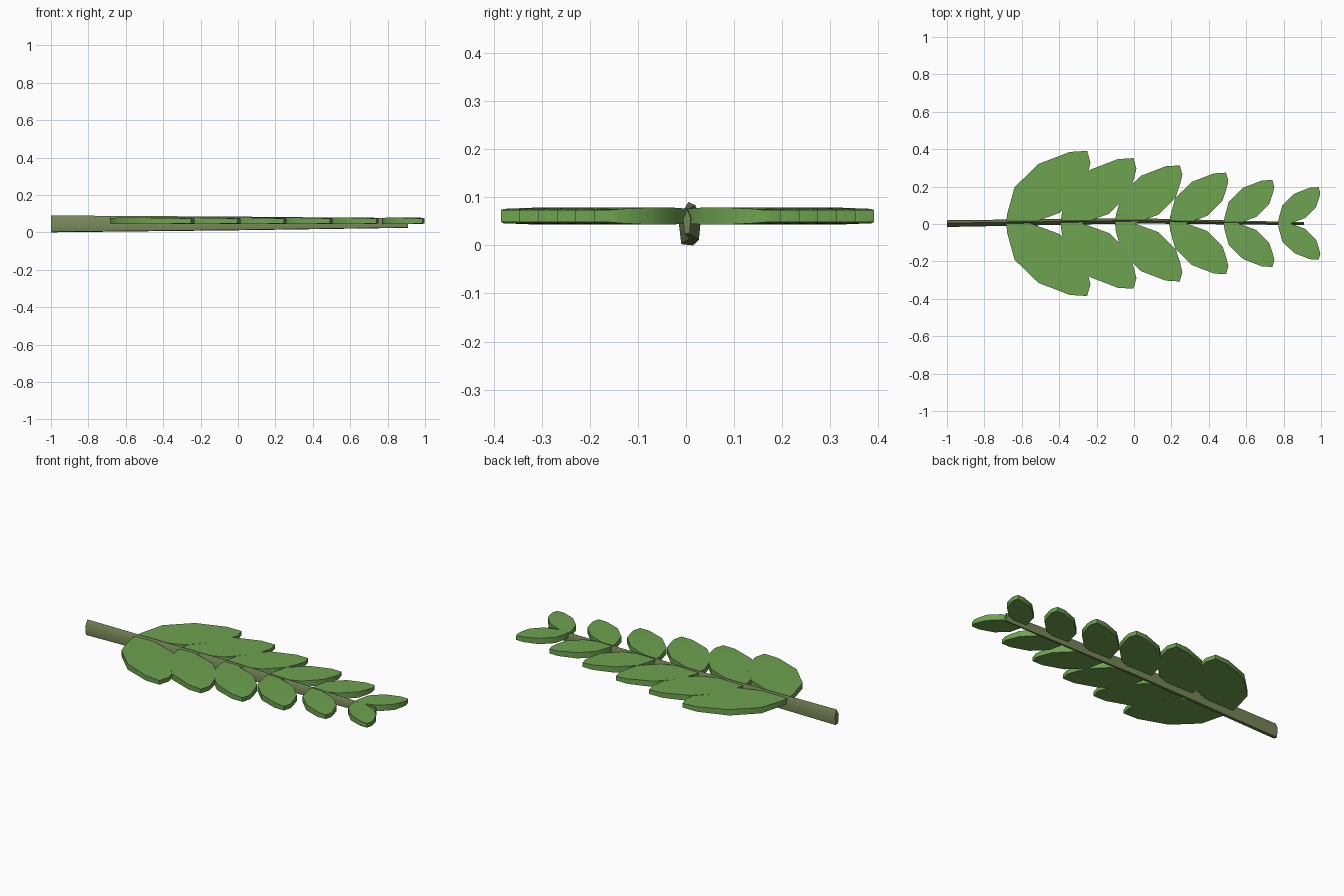
import bpy, math

if "Cube" in bpy.data.objects:
    bpy.data.objects.remove(bpy.data.objects["Cube"])

def material(name, rgb):
    m = bpy.data.materials.new(name)
    m.diffuse_color = (*rgb, 1)
    m.use_nodes = True
    m.node_tree.nodes["Principled BSDF"].inputs["Base Color"].default_value = m.diffuse_color
    return m

leaf_green = material("leaf green", (0.155, 0.365, 0.08))
stem_green = material("stem olive green", (0.18, 0.235, 0.095))

def add_mesh(name, verts, faces, mat):
    mesh = bpy.data.meshes.new(name)
    mesh.from_pydata(verts, [], faces)
    mesh.materials.append(mat)
    obj = bpy.data.objects.new(name, mesh)
    bpy.context.collection.objects.link(obj)
    bpy.ops.object.select_all(action='DESELECT')
    bpy.context.view_layer.objects.active = obj
    obj.select_set(True)
    # Consistent outward faces
    bpy.ops.object.mode_set(mode='EDIT')
    bpy.ops.mesh.select_all(action='SELECT')
    bpy.ops.mesh.normals_make_consistent(inside=False)
    bpy.ops.object.mode_set(mode='OBJECT')
    bpy.ops.object.shade_smooth_by_angle(angle=math.radians(40))
    return obj

# Leaf outline: outer edge from base to tip, paired with the inner edge
OUTER = [(0, -0.03), (0.02, 0.14), (0.12, 0.50), (0.45, 0.82), (0.88, 0.985), (1.12, 1.0)]
INNER = [(0.15, -0.05), (0.37, 0.01), (0.75, 0.15), (1.05, 0.45), (1.13, 0.69), (1.165, 0.84)]
HALF = [0.014, 0.0155, 0.0175, 0.0175, 0.015, 0.0125]   # half thickness
MID_Z = 0.061

def leaf(name, x, size, side):
    verts = []
    for a, b, h in zip(OUTER, INNER, HALF):
        for px, py in (a, b):
            for s in (1, -1):
                verts.append((x + px * size, side * py * size + 0.003, MID_Z + s * h))
    faces = [(0, 1, 3, 2)]                               # base end
    last = len(OUTER) - 1
    for i in range(last):
        k, n = i * 4, i * 4 + 4
        faces += [(k, k + 2, n + 2, n),                  # top
                  (k + 1, n + 1, n + 3, k + 3),          # underside
                  (k, n, n + 1, k + 1),                  # outer wall
                  (k + 2, k + 3, n + 3, n + 2)]          # inner wall
    e = last * 4
    faces.append((e, e + 2, e + 3, e + 1))               # tip end
    return add_mesh(name, verts, faces, leaf_green)

# Six leaf pairs, shrinking toward the tip
for i in range(6):
    for side, label in ((1, "back"), (-1, "front")):
        leaf(f"{label}_leaf_{i + 1}", -0.685 + 0.291 * i, 0.388 - 0.0388 * i, side)

# Stem: tall five-sided tapering bar with a slight sideways bend
RINGS = [(-1.0, 0.002, 0.018, 0.0, 0.09),                # x, y, half width, bottom, top
         (0.0, 0.017, 0.014, 0.011, 0.084),
         (0.91, 0.002, 0.008, 0.024, 0.075)]
SECTION = [(0.15, 1.0), (1.0, 0.62), (0.7, 0.0), (-0.65, 0.03), (-1.0, 0.6)]
verts = [(x, y + u * w, lo + v * (hi - lo)) for x, y, w, lo, hi in RINGS for u, v in SECTION]
faces = [tuple(range(5)), tuple(range(14, 9, -1))]
for r in range(2):
    for k in range(5):
        a, b = r * 5 + k, r * 5 + (k + 1) % 5
        faces.append((a, b, b + 5, a + 5))
add_mesh("stem", verts, faces, stem_green)
